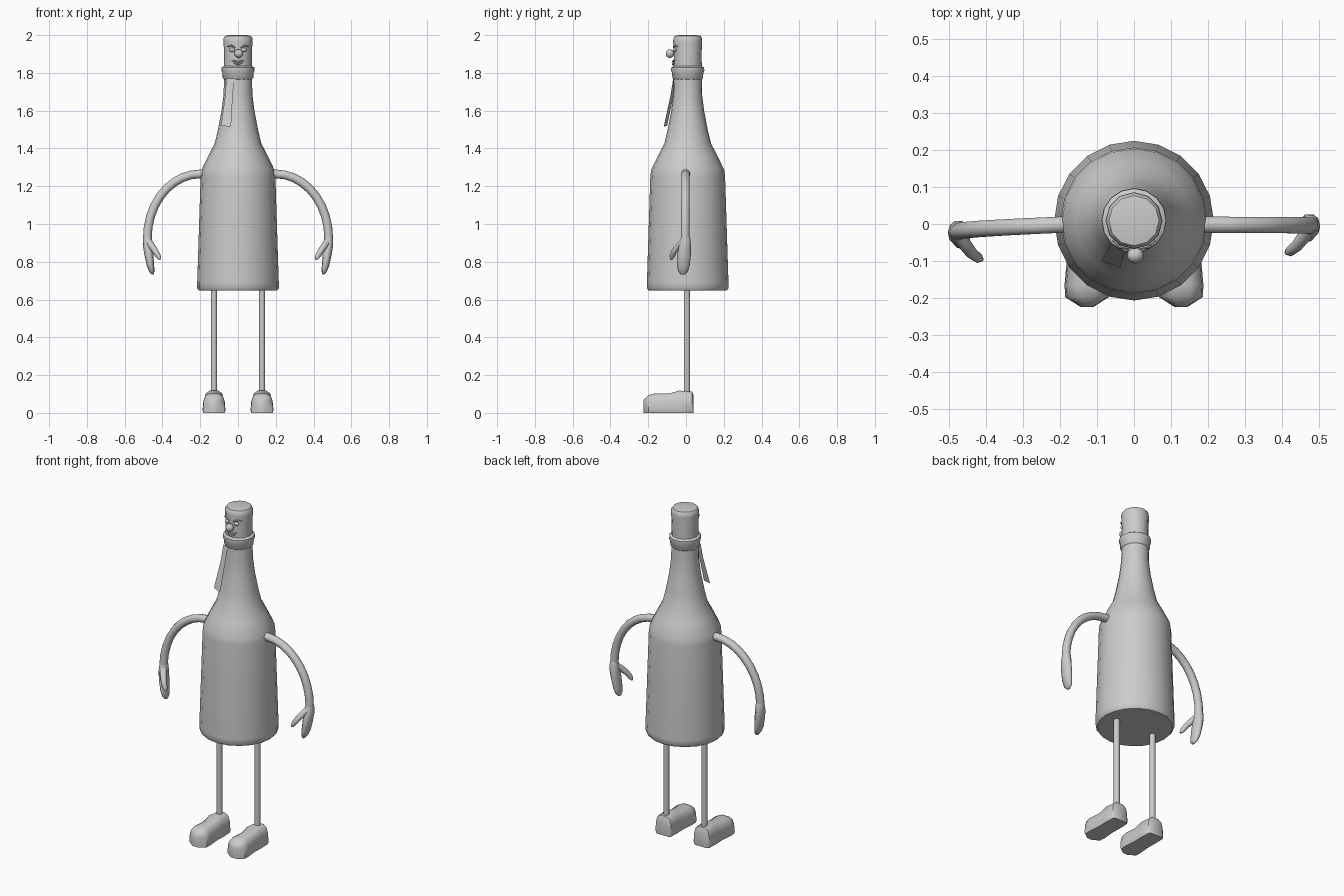
import bpy, bmesh, math
from mathutils import Vector

if "Cube" in bpy.data.objects:
    bpy.data.objects.remove(bpy.data.objects["Cube"])


def loft(name, rings, angle=40):
    """Skin a list of closed rings and cap both ends."""
    bm = bmesh.new()
    vs = [[bm.verts.new(p) for p in r] for r in rings]
    n = len(rings[0])
    for a, b in zip(vs, vs[1:]):
        for i in range(n):
            j = (i + 1) % n
            bm.faces.new((a[i], a[j], b[j], b[i]))
    bm.faces.new(vs[0])
    bm.faces.new(vs[-1])
    bmesh.ops.recalc_face_normals(bm, faces=bm.faces)
    return finish(name, bm, angle)


def finish(name, bm, angle=40):
    me = bpy.data.meshes.new(name)
    bm.to_mesh(me)
    bm.free()
    ob = bpy.data.objects.new(name, me)
    bpy.context.collection.objects.link(ob)
    bpy.ops.object.select_all(action='DESELECT')
    ob.select_set(True)
    bpy.context.view_layer.objects.active = ob
    bpy.ops.object.shade_smooth_by_angle(angle=math.radians(angle))
    return ob


def tube(name, path, radii, sides=10, angle=40):
    """Sweep an ellipse along a path; radii are (across, along y) or a single value."""
    pts = [Vector(p) for p in path]
    rings = []
    for i, p in enumerate(pts):
        t = (pts[min(i + 1, len(pts) - 1)] - pts[max(i - 1, 0)]).normalized()
        v = Vector((0, 1, 0))
        v = (v - t * v.dot(t)).normalized()
        u = v.cross(t)
        r = radii[i] if isinstance(radii, list) else radii
        a, b = r if isinstance(r, tuple) else (r, r)
        rings.append([p + u * a * math.cos(k * math.tau / sides)
                      + v * b * math.sin(k * math.tau / sides) for k in range(sides)])
    return loft(name, rings, angle)


def lathe(name, profile, sides):
    return tube(name, [(0, 0.009, z) for r, z in profile], [r for r, z in profile], sides)


def ball(name, loc, size, seg=12):
    bm = bmesh.new()
    bmesh.ops.create_uvsphere(bm, u_segments=seg, v_segments=8, radius=1)
    for v in bm.verts:
        v.co = Vector([c * s + l for c, s, l in zip(v.co, size, loc)])
    return finish(name, bm, 60)


# bottle, collar and cap
lathe("bottle", [(0.207, 0.648), (0.216, 0.66), (0.216, 0.69), (0.206, 1.0), (0.198, 1.25),
                 (0.194, 1.285), (0.158, 1.36), (0.124, 1.425), (0.106, 1.5), (0.087, 1.6),
                 (0.076, 1.69), (0.074, 1.8)], 20)
lathe("collar", [(0.074, 1.765), (0.081, 1.773), (0.083, 1.8), (0.088, 1.812),
                 (0.087, 1.828), (0.074, 1.837)], 16)
lathe("cap", [(0.073, 1.81), (0.075, 1.84), (0.073, 1.9), (0.077, 1.965),
              (0.076, 1.985), (0.068, 1.996), (0.045, 2.0)], 12)

# foil pull strip hanging on the neck
bm = bmesh.new()
strip = [((-0.062, -0.05, 1.77), (-0.02, -0.068, 1.77)),
         ((-0.068, -0.066, 1.68), (-0.028, -0.082, 1.68)),
         ((-0.090, -0.100, 1.52), (-0.037, -0.118, 1.515))]
rows = [[bm.verts.new(p) for p in r] for r in strip]
for a, b in zip(rows, rows[1:]):
    bm.faces.new((a[0], b[0], b[1], a[1]))
finish("pull_strip", bm)

# face
ball("nose", (0.004, -0.085, 1.902), (0.023, 0.022, 0.023))
for s, side in ((-1, "left"), (1, "right")):
    ball("eyelid_" + side, (s * 0.031, -0.058, 1.922), (0.016, 0.011, 0.011), 8)
    tube("brow_" + side, [(s * 0.014, -0.067, 1.934), (s * 0.035, -0.062, 1.945),
                          (s * 0.058, -0.044, 1.939)], [0.003, 0.005, 0.003], 6)
tube("upper_lip", [(-0.033, -0.060, 1.866), (-0.014, -0.068, 1.862), (0, -0.070, 1.858),
                   (0.014, -0.068, 1.862), (0.033, -0.060, 1.866)],
     [0.003, 0.005, 0.004, 0.005, 0.003], 6)
tube("lower_lip", [(-0.022, -0.063, 1.853), (0, -0.068, 1.846), (0.022, -0.063, 1.853)],
     [0.003, 0.006, 0.003], 6)

for s, side in ((-1, "left"), (1, "right")):
    yo = -0.02 if s < 0 else -0.002   # the left arm swings slightly forward

    # arm: quarter ellipse from the shoulder to the wrist
    path, n = [(s * 0.17, 0, 1.268)], 9
    for i in range(n + 1):
        a = math.pi / 2 * i / n
        path.append((s * (0.2 + 0.28 * math.sin(a)), yo * i / n - 0.002,
                     0.925 + 0.34 * math.cos(a)))
    tube("arm_" + side, path, 0.023, 10)

    # mitten and thumb
    tube("hand_" + side,
         [(s * x, yo + y, z) for x, y, z in
          ((0.479, 0, 0.942), (0.479, 0, 0.925), (0.478, -0.003, 0.89), (0.472, -0.008, 0.84),
           (0.464, -0.012, 0.785), (0.456, -0.014, 0.75), (0.451, -0.014, 0.733))],
         [(0.020, 0.021), (0.024, 0.026), (0.026, 0.033), (0.024, 0.038),
          (0.020, 0.036), (0.014, 0.028), (0.006, 0.012)], 10, 60)
    tube("thumb_" + side,
         [(s * x, yo + y, z) for x, y, z in
          ((0.478, -0.005, 0.915), (0.460, -0.032, 0.888), (0.440, -0.058, 0.860),
           (0.422, -0.072, 0.830), (0.412, -0.076, 0.812))],
         [0.018, 0.018, 0.016, 0.014, 0.006], 8, 60)

    # leg
    x = s * 0.127
    tube("leg_" + side, [(x, 0.005, 0.09), (x, 0.005, 0.66)], 0.017, 10)

    # shoe: stations of (y, half width, height)
    rings = []
    for y, w, h in ((0.041, 0.042, 0.09), (0.032, 0.054, 0.112), (-0.035, 0.056, 0.118),
                    (-0.09, 0.054, 0.102), (-0.165, 0.061, 0.103), (-0.198, 0.059, 0.094),
                    (-0.224, 0.018, 0.07)):
        half = [(0.92, 0), (1, 0.14), (0.92, 0.62), (0.76, 0.88), (0.4, 1)]
        sec = half + [(-a, b) for a, b in reversed(half)]
        rings.append([(x + a * w, y, b * h) for a, b in sec])
    loft("shoe_" + side, rings, 50)
